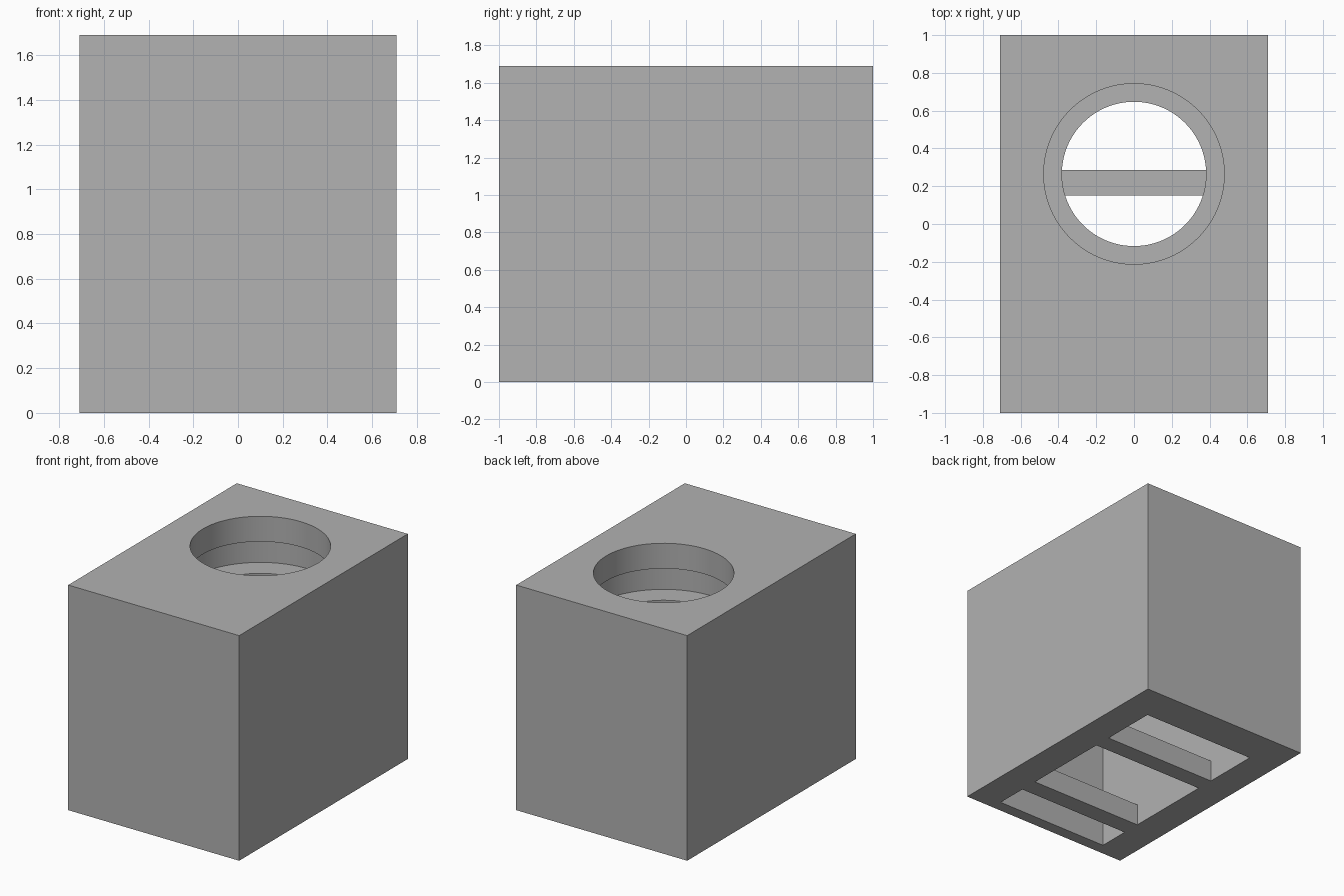
import bpy
import math

WIDTH, DEPTH, HEIGHT = 1.42, 2.0, 1.69
HOLE_Y = 0.265          # centre of the round socket
CEILING = 1.2           # top of the inner chamber
BAR_TOP = 0.165         # height of the two cross bars

old = bpy.data.objects.get("Cube")
if old:
    bpy.data.objects.remove(old, do_unlink=True)

grey = bpy.data.materials.new("plain_grey")
grey.use_nodes = True
colour = (0.445, 0.445, 0.445, 1.0)
grey.diffuse_color = colour
grey.node_tree.nodes["Principled BSDF"].inputs["Base Color"].default_value = colour


def box(name, x, y, z):
    """Box spanning the given (low, high) ranges."""
    spans = (x, y, z)
    bpy.ops.mesh.primitive_cube_add(size=1, location=[sum(s) / 2 for s in spans])
    obj = bpy.context.object
    obj.name = name
    obj.scale = [s[1] - s[0] for s in spans]
    bpy.ops.object.transform_apply(location=True, rotation=False, scale=True)
    return obj


def bore(name, radius, low, high):
    """Upright cylinder on the socket axis."""
    bpy.ops.mesh.primitive_cylinder_add(
        vertices=96, radius=radius, depth=high - low,
        location=(0, HOLE_Y, (low + high) / 2))
    obj = bpy.context.object
    obj.name = name
    return obj


def cut(target, cutter):
    cutter.hide_render = True
    mod = target.modifiers.new("cut", 'BOOLEAN')
    mod.operation = 'DIFFERENCE'
    mod.solver = 'EXACT'
    mod.object = cutter
    bpy.context.view_layer.objects.active = target
    bpy.ops.object.modifier_apply(modifier=mod.name)
    bpy.data.objects.remove(cutter, do_unlink=True)


# Solid block
body = box("housing_block", (-WIDTH / 2, WIDTH / 2), (-DEPTH / 2, DEPTH / 2), (0, HEIGHT))
body.data.materials.append(grey)

# Inner chamber, opened below by three slots that leave two cross bars
inner_x = (-0.475, 0.475)
cut(body, box("chamber_cutter", inner_x, (-0.91, 0.715), (BAR_TOP, CEILING)))
for slot_y in ((0.285, 0.715), (-0.53, 0.15), (-0.91, -0.67)):
    cut(body, box("slot_cutter", inner_x, slot_y, (-0.1, BAR_TOP + 0.05)))

# Stepped round socket: opening, wider groove, narrow through hole
cut(body, bore("groove_cutter", 0.557, HEIGHT - 0.383, HEIGHT - 0.19))
cut(body, bore("opening_cutter", 0.478, HEIGHT - 0.25, HEIGHT + 0.1))
cut(body, bore("through_cutter", 0.382, CEILING - 0.1, HEIGHT - 0.3))

# Smooth bores with crisp edges
bpy.ops.object.select_all(action='DESELECT')
body.select_set(True)
bpy.context.view_layer.objects.active = body
bpy.ops.object.shade_smooth_by_angle(angle=math.radians(30))
